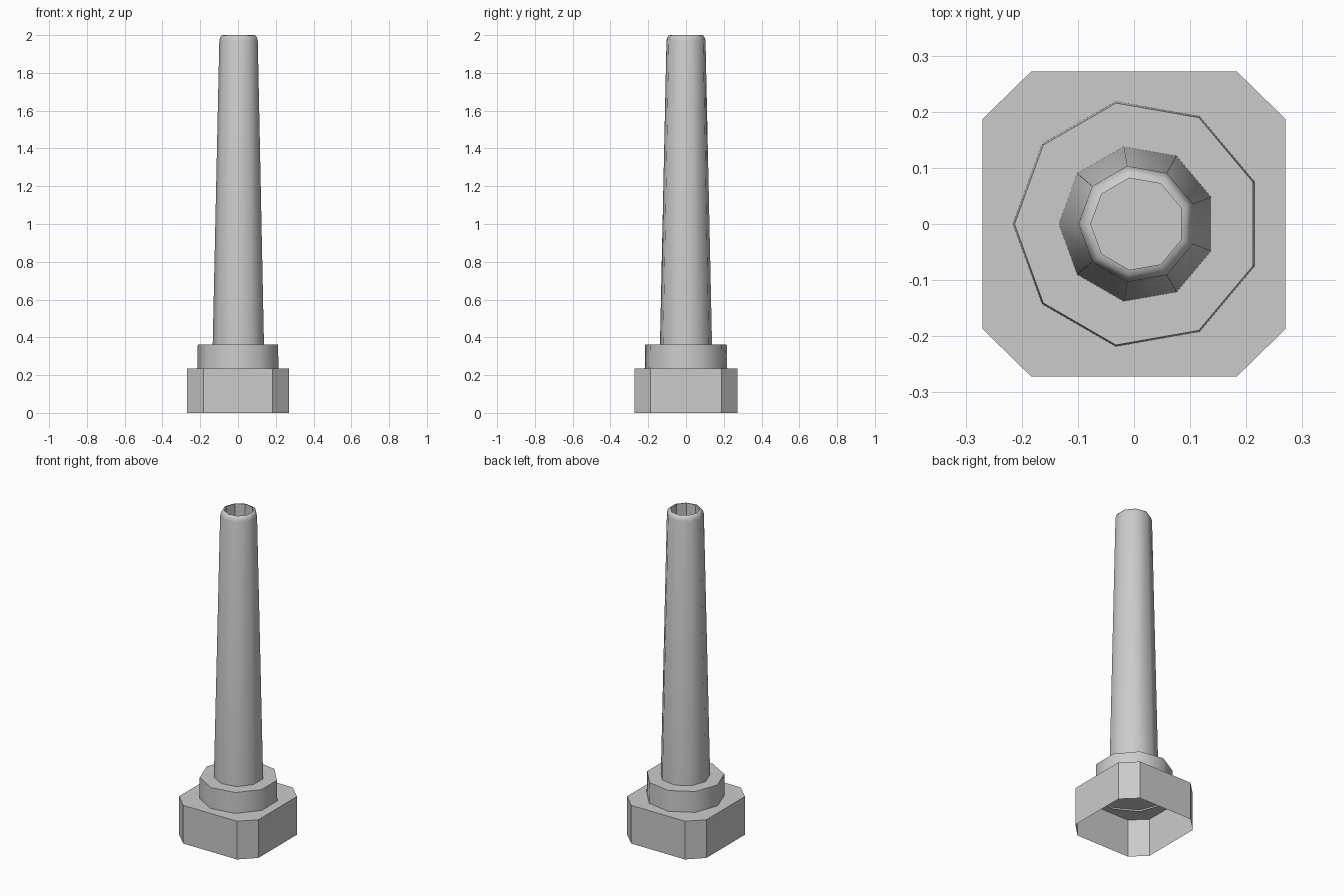
import bpy
import math

cube = bpy.data.objects.get("Cube")
if cube:
    bpy.data.objects.remove(cube, do_unlink=True)

SIDES = 9
AXIS_X = 0.006

grey = bpy.data.materials.new("plain grey")
grey.use_nodes = True
grey.diffuse_color = (0.6, 0.6, 0.6, 1)
grey.node_tree.nodes["Principled BSDF"].inputs["Base Color"].default_value = (0.6, 0.6, 0.6, 1)


def finish(name, verts, faces, smooth_angle=None):
    mesh = bpy.data.meshes.new(name)
    mesh.from_pydata(verts, [], faces)
    mesh.materials.append(grey)
    obj = bpy.data.objects.new(name, mesh)
    bpy.context.collection.objects.link(obj)
    if smooth_angle:
        bpy.ops.object.select_all(action="DESELECT")
        obj.select_set(True)
        bpy.context.view_layer.objects.active = obj
        bpy.ops.object.shade_smooth_by_angle(angle=math.radians(smooth_angle))
    return obj


def loft(name, rings, cap=False, smooth_angle=None):
    """Join rings of equal length, listed from bottom to top."""
    n = len(rings[0])
    verts = [p for ring in rings for p in ring]
    faces = []
    for k in range(len(rings) - 1):
        for i in range(n):
            a, b = k * n + i, k * n + (i + 1) % n
            faces.append((a, b, b + n, a + n))
    if cap:
        faces.append(tuple(range(len(verts) - n, len(verts))))
    return finish(name, verts, faces, smooth_angle)


def ring(radius, z):
    step = 2 * math.pi / SIDES
    return [(AXIS_X + radius * math.cos(math.pi + i * step),
             radius * math.sin(math.pi + i * step), z) for i in range(SIDES)]


def chamfered_square(z):
    hx, hy, cx, cy = 0.27, 0.272, 0.183, 0.187
    quarter = [(hx, -cy), (hx, cy), (cx, hy), (-cx, hy)]
    return [(x, y, z) for x, y in quarter] + [(-x, -y, z) for x, y in quarter]


# Hollow base with chamfered corners, open underneath
loft("base", [chamfered_square(0), chamfered_square(0.235)], cap=True)

# Collar, its open lower edge just below the base lid
loft("collar", [ring(0.222, 0.225), ring(0.219, 0.362)], cap=True, smooth_angle=45)

# Tapered shaft with a rounded rim
loft("shaft", [ring(0.14, 0.36), ring(0.105, 1.97), ring(0.1, 1.988),
               ring(0.093, 1.997), ring(0.083, 2.0)], smooth_angle=45)

# Faceted bore, walls facing inward and a floor facing up
bore = loft("bore", [ring(0.083, 2.0), ring(0.083, 1.7)])
floor = finish("bore_floor", ring(0.083, 1.7), [tuple(range(SIDES))])
